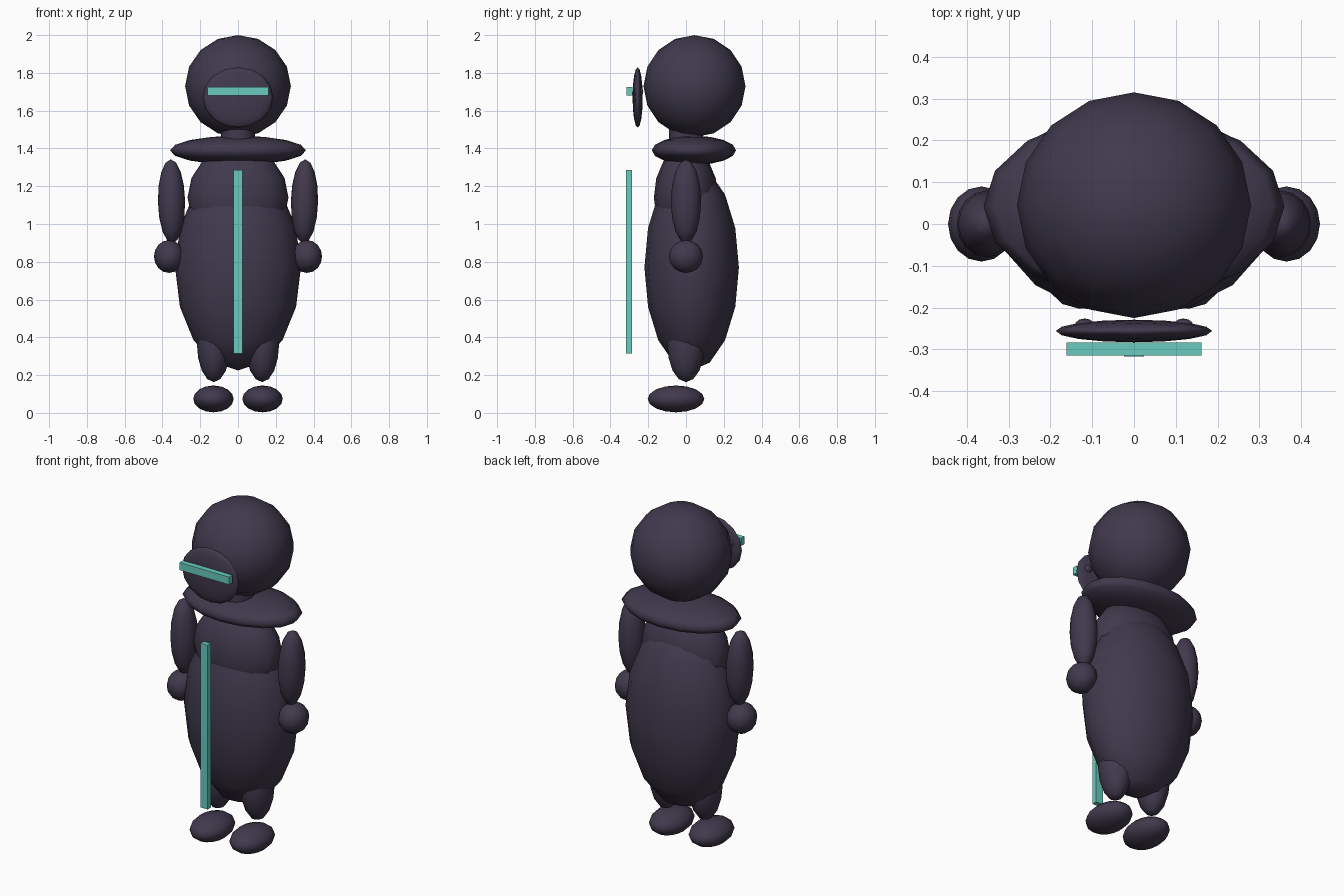
import bpy
import math

if "Cube" in bpy.data.objects:
    bpy.data.objects.remove(bpy.data.objects["Cube"])


def make_material(name, color):
    mat = bpy.data.materials.new(name)
    mat.diffuse_color = (*color, 1.0)
    mat.use_nodes = True
    mat.node_tree.nodes["Principled BSDF"].inputs["Base Color"].default_value = mat.diffuse_color
    return mat


DARK = make_material("dark_plum", (0.052, 0.041, 0.074))
TEAL = make_material("glow_teal", (0.14, 0.60, 0.52))


def finish(obj, name, mat):
    obj.name = name
    obj.data.materials.append(mat)
    return obj


def ellipsoid(name, center, radii, segments=16, rings=8):
    bpy.ops.mesh.primitive_uv_sphere_add(segments=segments, ring_count=rings,
                                         radius=1, location=center)
    obj = bpy.context.object
    obj.scale = radii
    bpy.ops.object.transform_apply(location=False, rotation=False, scale=True)
    bpy.ops.object.shade_smooth()
    return finish(obj, name, DARK)


def bar(name, center, size):
    bpy.ops.mesh.primitive_cube_add(size=1, location=center)
    obj = bpy.context.object
    obj.scale = size
    bpy.ops.object.transform_apply(location=False, rotation=False, scale=True)
    return finish(obj, name, TEAL)


# Head, collar and trunk
ellipsoid("head", (0, 0.045, 1.73), (0.28, 0.27, 0.27))
ellipsoid("collar", (0, 0.042, 1.39), (0.36, 0.223, 0.077))
ellipsoid("chest", (0, 0, 1.14), (0.267, 0.17, 0.27))
ellipsoid("body", (0, 0.03, 0.77), (0.333, 0.25, 0.545))

# Neck
bpy.ops.mesh.primitive_cylinder_add(vertices=12, radius=0.09, depth=0.16,
                                    location=(0, 0, 1.44))
neck = finish(bpy.context.object, "neck", DARK)
bpy.ops.object.shade_smooth_by_angle(angle=math.radians(35))

# Paired parts
for side, s in (("left", -1), ("right", 1)):
    arm = ellipsoid(f"{side}_arm", (s * 0.352, 0, 1.12), (0.072, 0.08, 0.222))
    arm.rotation_euler.y = s * math.radians(1)
    ellipsoid(f"{side}_hand", (s * 0.365, 0, 0.828), (0.08, 0.09, 0.087))
    ellipsoid(f"{side}_leg", (s * 0.128, 0, 0.37), (0.09, 0.1, 0.207))
    ellipsoid(f"{side}_foot", (s * 0.13, -0.053, 0.074), (0.107, 0.15, 0.071))
    ellipsoid(f"{side}_eye", (s * 0.118, -0.246, 1.70), (0.025, 0.02, 0.025), 12, 8)

# Face plate with glowing visor, and glowing chest stripe
ellipsoid("face_plate", (0, -0.256, 1.67), (0.187, 0.027, 0.16))
bar("visor", (0, -0.299, 1.702), (0.324, 0.032, 0.045))
bar("chest_stripe", (0, -0.302, 0.80), (0.048, 0.03, 0.97))
